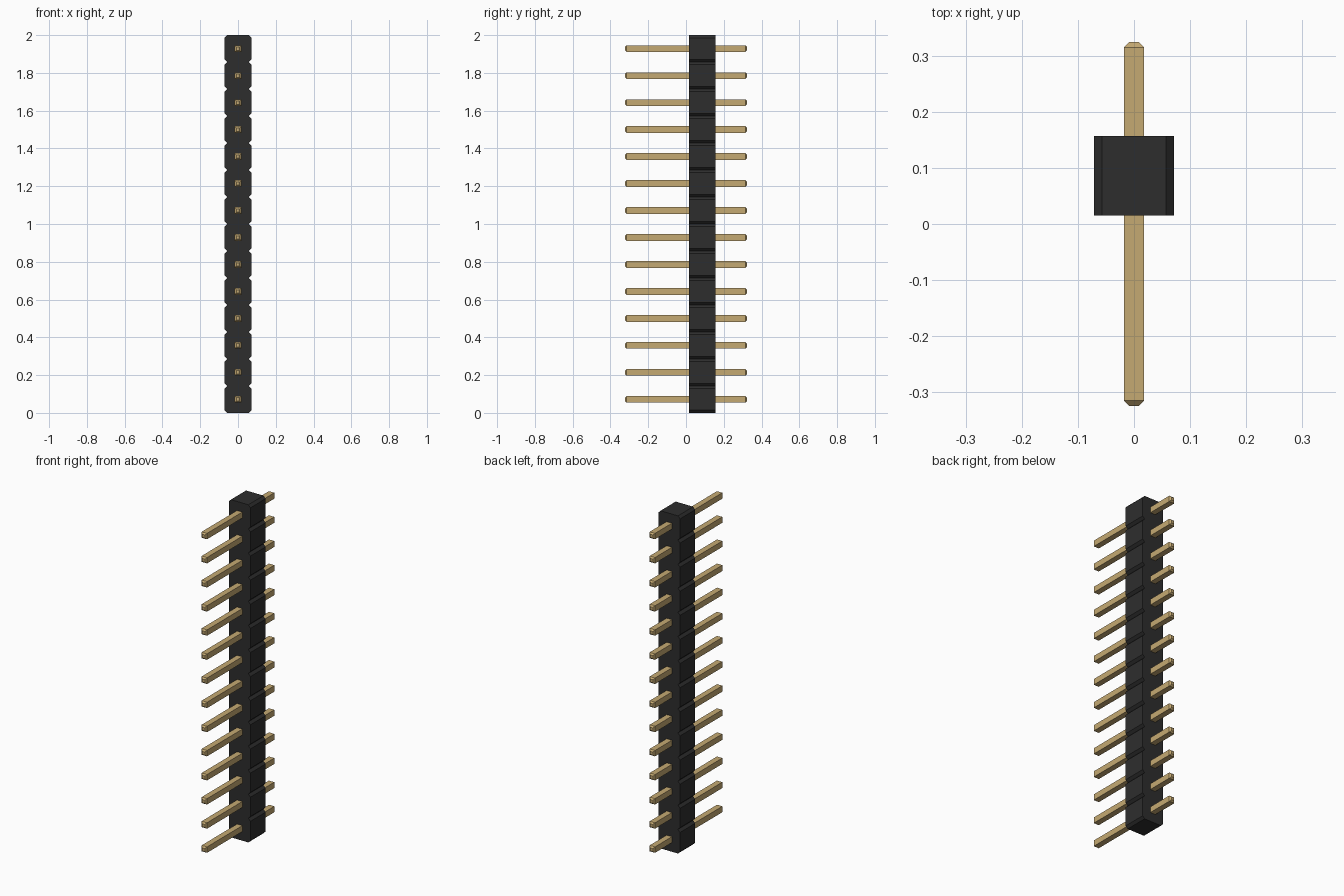
import bpy, bmesh

if "Cube" in bpy.data.objects:
    bpy.data.objects.remove(bpy.data.objects["Cube"])

COUNT = 14
PITCH = 2 / COUNT
HALF = 0.071          # half width of the housing
CUT = 0.014           # corner chamfer of each housing cell
Y_FRONT, Y_BACK = 0.015, 0.157


def material(name, rgb):
    m = bpy.data.materials.new(name)
    m.diffuse_color = (*rgb, 1)
    m.use_nodes = True
    m.node_tree.nodes["Principled BSDF"].inputs["Base Color"].default_value = m.diffuse_color
    return m


def make_object(name, bm, mat):
    bmesh.ops.recalc_face_normals(bm, faces=bm.faces)
    mesh = bpy.data.meshes.new(name)
    bm.to_mesh(mesh)
    bm.free()
    mesh.materials.append(mat)
    obj = bpy.data.objects.new(name, mesh)
    bpy.context.collection.objects.link(obj)
    return obj


black = material("black plastic", (0.027, 0.027, 0.027))
gold = material("gold metal", (0.56, 0.40, 0.17))

# Housing: a row of chamfered cells, one strip of quads per cell level, extruded front to back
bm = bmesh.new()
levels = [(0, HALF - CUT)]
for i in range(COUNT):
    z = i * PITCH
    levels += [(z + CUT, HALF), (z + PITCH - CUT, HALF), (z + PITCH, HALF - CUT)]
rows = [[bm.verts.new((s * x, Y_FRONT, z)) for s in (-1, 1)] for z, x in levels]
faces = [bm.faces.new((a[0], a[1], b[1], b[0])) for a, b in zip(rows, rows[1:])]
ext = bmesh.ops.extrude_face_region(bm, geom=faces, use_keep_orig=True)
moved = [v for v in ext["geom"] if isinstance(v, bmesh.types.BMVert)]
bmesh.ops.translate(bm, verts=moved, vec=(0, Y_BACK - Y_FRONT, 0))
make_object("housing", bm, black)

# Pins: square bars through the housing with tapered tips
SECTIONS = [(-0.324, 0.009), (-0.315, 0.0175), (0.315, 0.0175), (0.324, 0.009)]
for i in range(COUNT):
    zc = (i + 0.5) * PITCH
    bm = bmesh.new()
    rings = [[bm.verts.new((sx * r, y, zc + sz * r))
              for sx, sz in ((-1, -1), (1, -1), (1, 1), (-1, 1))] for y, r in SECTIONS]
    for a, b in zip(rings, rings[1:]):
        for k in range(4):
            bm.faces.new((a[k], a[(k + 1) % 4], b[(k + 1) % 4], b[k]))
    bm.faces.new(rings[0])
    bm.faces.new(rings[-1])
    make_object(f"pin_{i + 1}", bm, gold)
